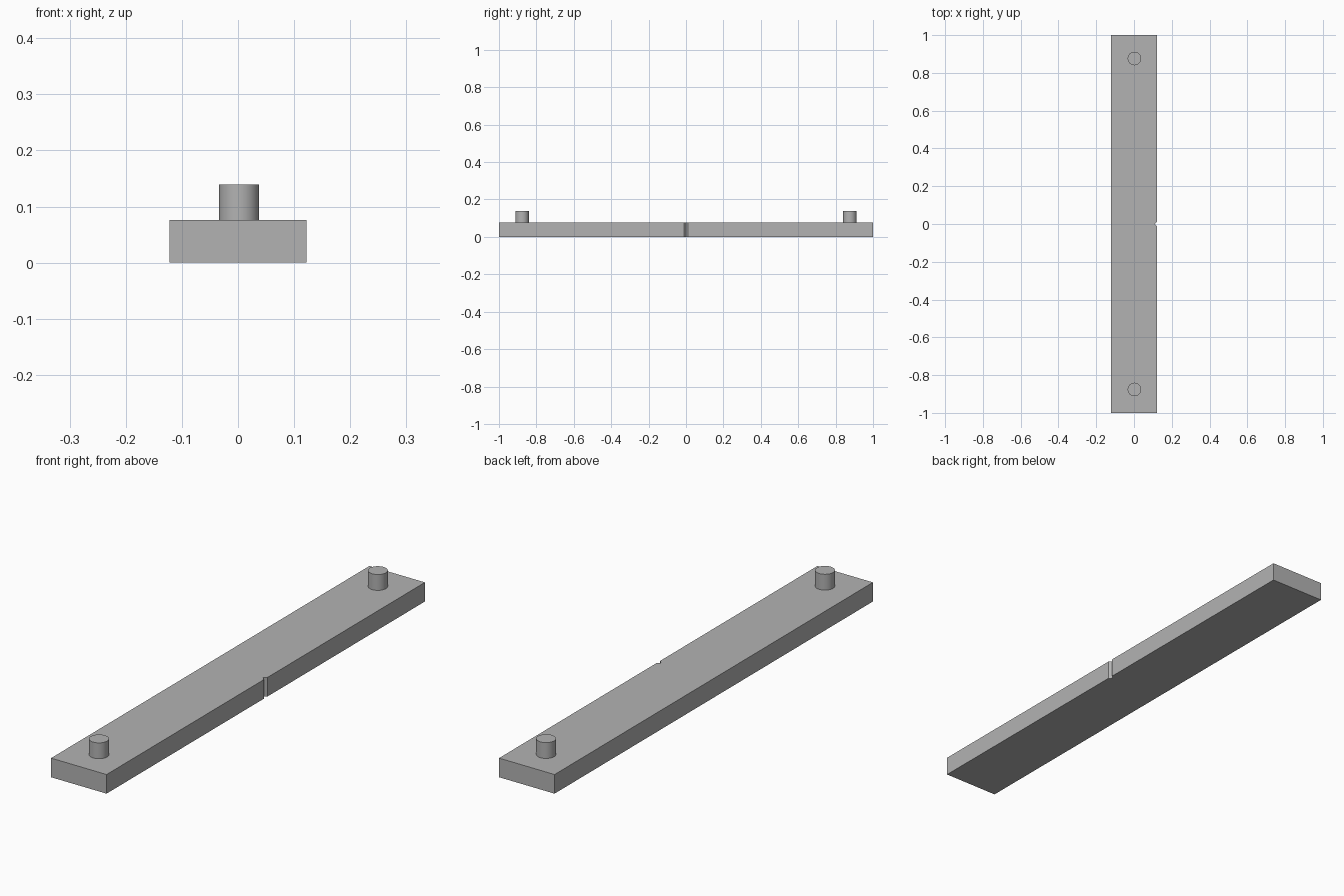
import bpy
import bmesh
from mathutils import Matrix

old = bpy.data.objects.get("Cube")
if old:
    bpy.data.objects.remove(old, do_unlink=True)

HALF_W, HALF_L, THICK = 0.122, 1.0, 0.076
NOTCH_R = 0.012
PEG_R, PEG_TOP, PEG_X, PEG_Y = 0.0357, 0.139, 0.002, 0.876

# One plain grey for the whole model
grey = bpy.data.materials.new("grey")
grey.use_nodes = True
colour = (0.45, 0.45, 0.45, 1)
grey.diffuse_color = colour
grey.node_tree.nodes["Principled BSDF"].inputs["Base Color"].default_value = colour


def make_object(name, bm):
    bmesh.ops.recalc_face_normals(bm, faces=bm.faces)
    mesh = bpy.data.meshes.new(name)
    bm.to_mesh(mesh)
    bm.free()
    mesh.materials.append(grey)
    obj = bpy.data.objects.new(name, mesh)
    bpy.context.collection.objects.link(obj)
    return obj


def smooth(obj):
    bpy.ops.object.select_all(action="DESELECT")
    obj.select_set(True)
    bpy.context.view_layer.objects.active = obj
    bpy.ops.object.shade_smooth_by_angle()


# Flat bar: outline with a small V notch halfway along one long edge, extruded up
outline = [
    (-HALF_W, -HALF_L), (HALF_W, -HALF_L),
    (HALF_W, -NOTCH_R), (HALF_W - NOTCH_R, 0), (HALF_W, NOTCH_R),
    (HALF_W, HALF_L), (-HALF_W, HALF_L),
]
bm = bmesh.new()
base = bm.faces.new([bm.verts.new((x, y, 0)) for x, y in outline])
top = bmesh.ops.extrude_face_region(bm, geom=[base], use_keep_orig=True)["geom"]
bmesh.ops.translate(bm, vec=(0, 0, THICK),
                    verts=[v for v in top if isinstance(v, bmesh.types.BMVert)])
make_object("bar", bm)

# Round pegs near both ends, standing on the bar
for name, side in (("front_peg", -1), ("back_peg", 1)):
    bm = bmesh.new()
    height = PEG_TOP - THICK
    bmesh.ops.create_cone(
        bm, cap_ends=True, segments=48, radius1=PEG_R, radius2=PEG_R, depth=height,
        matrix=Matrix.Translation((PEG_X, side * PEG_Y, THICK + height / 2)))
    smooth(make_object(name, bm))
